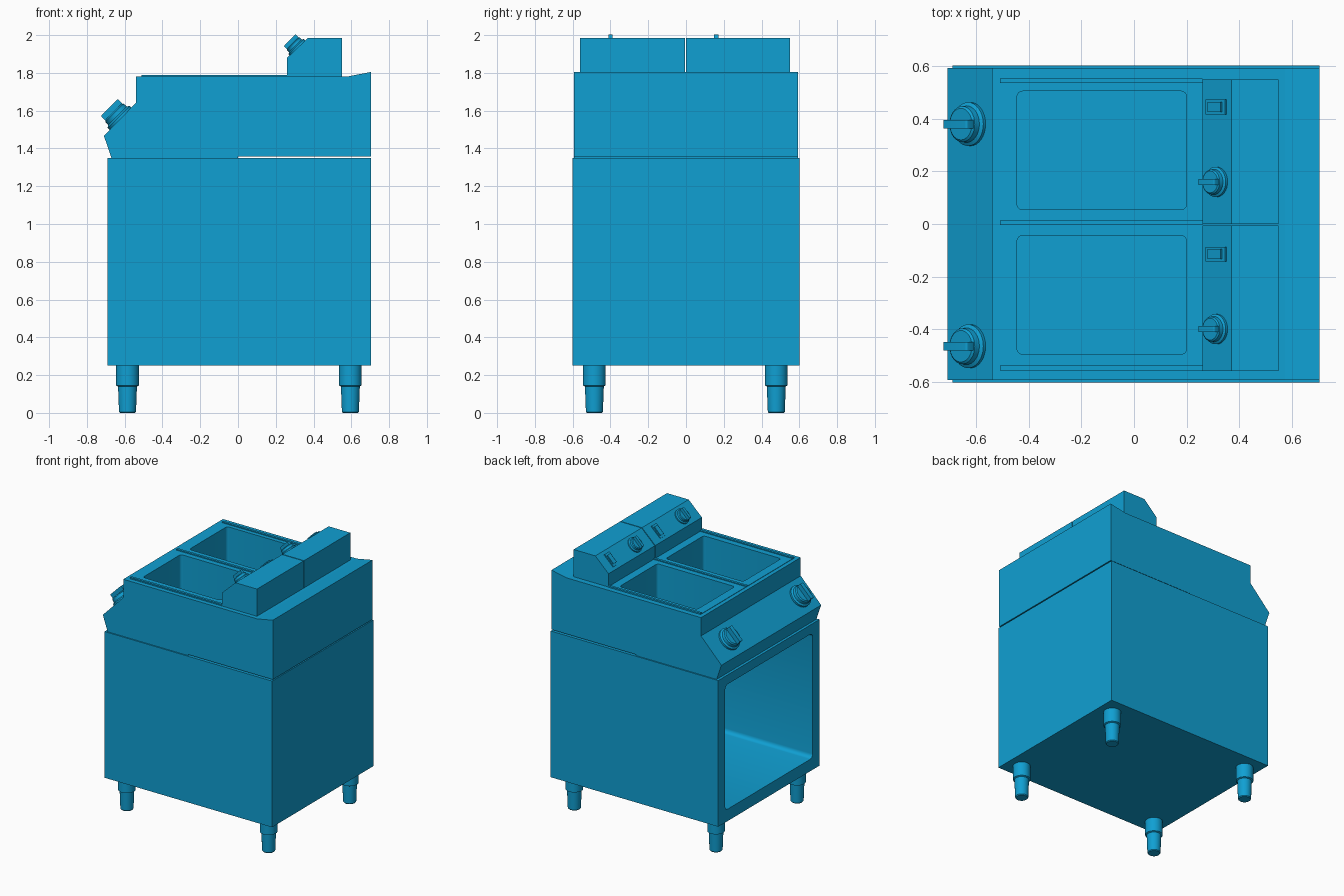
import bpy, bmesh, math
from mathutils import Matrix, Vector

cube = bpy.data.objects.get("Cube")
if cube:
    bpy.data.objects.remove(cube, do_unlink=True)

blue = bpy.data.materials.new("blue")
blue.use_nodes = True
COLOR = (0.005, 0.35, 0.65, 1)
blue.diffuse_color = COLOR
blue.node_tree.nodes["Principled BSDF"].inputs["Base Color"].default_value = COLOR


def finish(bm, name, matrix=None, smooth=False):
    bmesh.ops.recalc_face_normals(bm, faces=bm.faces)
    if matrix:
        bm.transform(matrix)
    mesh = bpy.data.meshes.new(name)
    bm.to_mesh(mesh)
    bm.free()
    mesh.materials.append(blue)
    ob = bpy.data.objects.new(name, mesh)
    bpy.context.collection.objects.link(ob)
    if smooth:
        select(ob)
        bpy.ops.object.shade_smooth_by_angle(angle=math.radians(35))
    return ob


def select(ob):
    bpy.ops.object.select_all(action='DESELECT')
    ob.select_set(True)
    bpy.context.view_layer.objects.active = ob


def box(name, lo, hi, matrix=None, round_axis=None, radius=0.0):
    """Box between two corners, optionally rounding the edges along one axis."""
    lo, hi = Vector(lo), Vector(hi)
    bm = bmesh.new()
    bmesh.ops.create_cube(bm, size=1)
    bm.transform(Matrix.Translation((lo + hi) / 2) @ Matrix.Diagonal((*(hi - lo), 1)))
    if round_axis is not None:
        edges = [e for e in bm.edges
                 if abs((e.verts[0].co - e.verts[1].co)[round_axis]) > 1e-5]
        bmesh.ops.bevel(bm, geom=edges, offset=radius, segments=4,
                        profile=0.5, affect='EDGES')
    return finish(bm, name, matrix, round_axis is not None)


def prism(name, profile, y0, y1):
    """Extrude an (x, z) profile along y."""
    bm = bmesh.new()
    face = bm.faces.new([bm.verts.new((x, y0, z)) for x, z in profile])
    out = bmesh.ops.extrude_face_region(bm, geom=[face])
    moved = [v for v in out["geom"] if isinstance(v, bmesh.types.BMVert)]
    bmesh.ops.translate(bm, verts=moved, vec=(0, y1 - y0, 0))
    return finish(bm, name)


def lathe(name, profile, matrix, segments=32):
    """Turn a (radius, height) profile around z and cap both ends."""
    bm = bmesh.new()
    rings = []
    for r, z in profile:
        angles = [2 * math.pi * i / segments for i in range(segments)]
        rings.append([bm.verts.new((r * math.cos(a), r * math.sin(a), z)) for a in angles])
    for a, b in zip(rings, rings[1:]):
        for i in range(segments):
            j = (i + 1) % segments
            bm.faces.new((a[i], a[j], b[j], b[i]))
    bm.faces.new(rings[0])
    bm.faces.new(rings[-1])
    return finish(bm, name, matrix, True)


def cut(target, cutter):
    cutter.hide_render = True
    select(target)
    mod = target.modifiers.new("cut", 'BOOLEAN')
    mod.operation, mod.solver, mod.object = 'DIFFERENCE', 'EXACT', cutter
    bpy.ops.object.modifier_apply(modifier=mod.name)
    bpy.data.objects.remove(cutter, do_unlink=True)


def knob(name, place, s):
    """Flange, raised dial and grip bar, scaled by s."""
    lathe(name + "_dial", [(0.083 * s, -0.005), (0.083 * s, 0.014 * s), (0.07 * s, 0.022 * s),
                           (0.068 * s, 0.045 * s), (0.06 * s, 0.052 * s)], place)
    box(name + "_grip", (-0.064 * s, -0.016 * s, 0.04 * s),
        (0.064 * s, 0.016 * s, 0.085 * s), place, 1, 0.008 * s)


# Open cabinet
cabinet = box("cabinet", (-0.69, -0.602, 0.25), (0.705, 0.602, 1.35))
cut(cabinet, box("cabinet_cutter", (-0.8, -0.52, 0.34), (0.68, 0.52, 1.28),
                 round_axis=0, radius=0.03))

# Upper body with sloped control panel and raised rear edge
body = prism("upper_body", [(-0.67, 1.35), (-0.71, 1.467), (-0.54, 1.642), (-0.54, 1.78),
                            (0.575, 1.78), (0.705, 1.805), (0.705, 1.358),
                            (0.0, 1.358), (0.0, 1.35)], -0.593, 0.593)

# Two trays with basins, ridges and control housings
tilt = Matrix.Rotation(-math.pi / 4, 4, 'Y')
for side, y0, y1, basin0, basin1 in (("left", 0.0, 0.55, 0.055, 0.505),
                                     ("right", -0.56, -0.006, -0.495, -0.045)):
    tray = box(side + "_tray", (-0.51, y0, 1.77), (0.55, y1, 1.783))
    for part in (body, tray):
        cut(part, box("basin_cutter", (-0.445, basin0, 1.46), (0.2, basin1, 1.9),
                      round_axis=2, radius=0.02))
    prism(side + "_control_housing", [(0.26, 1.77), (0.26, 1.88), (0.37, 1.985),
                                      (0.55, 1.985), (0.55, 1.77)], y0, y1)
    knob(side + "_small_knob", Matrix.Translation((0.315, y0 + 0.16, 1.932)) @ tilt, 0.69)
    switch = Matrix.Translation((0.315, y0 + 0.445, 1.932)) @ tilt
    box(side + "_switch_frame", (-0.052, -0.028, -0.005), (0.052, 0.028, 0.008), switch)
    box(side + "_switch_rocker", (-0.036, -0.019, 0), (0.036, 0.019, 0.015), switch)

for label, y in (("left", 0.545), ("middle", 0.005), ("right", -0.548)):
    box(label + "_tray_ridge", (-0.51, y - 0.009, 1.775), (0.26, y + 0.009, 1.79))

# Large knobs on the sloped panel
for label, y in (("left", 0.38), ("right", -0.465)):
    knob(label + "_large_knob", Matrix.Translation((-0.622, y, 1.557)) @ tilt, 1.0)

# Stepped legs
for x in (-0.585, 0.595):
    for y in (-0.485, 0.478):
        lathe("leg", [(0.04, 0), (0.045, 0.006), (0.05, 0.14), (0.06, 0.145), (0.06, 0.255)],
              Matrix.Translation((x, y, 0)))
